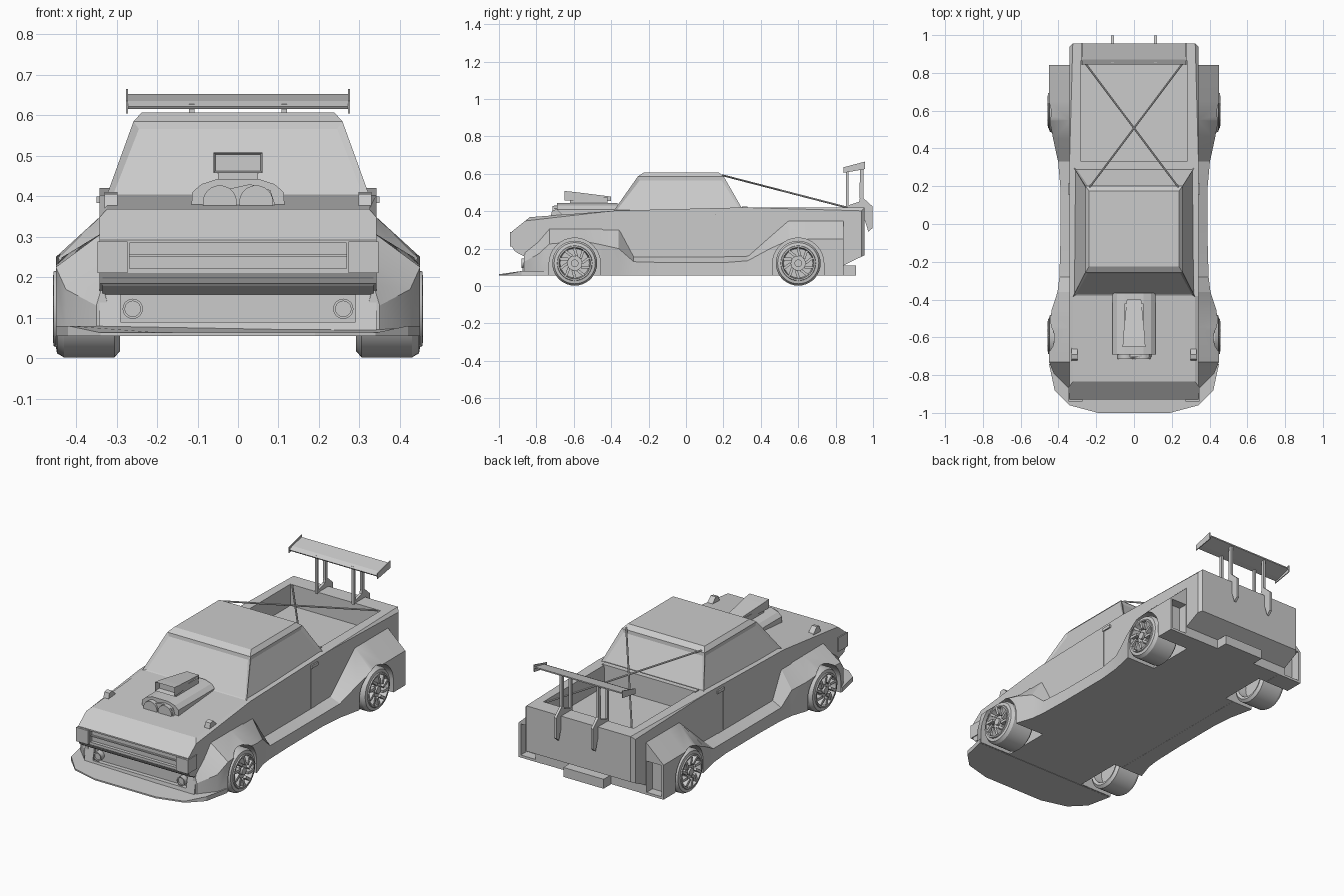
import bpy, bmesh
from math import sin, cos, pi, atan2
from mathutils import Vector, Matrix

if "Cube" in bpy.data.objects:
    bpy.data.objects.remove(bpy.data.objects["Cube"])


def make(name, bm, smooth=False):
    bmesh.ops.remove_doubles(bm, verts=bm.verts, dist=1e-5)
    bmesh.ops.recalc_face_normals(bm, faces=bm.faces)
    me = bpy.data.meshes.new(name)
    bm.to_mesh(me)
    bm.free()
    ob = bpy.data.objects.new(name, me)
    bpy.context.collection.objects.link(ob)
    if smooth:
        shade(ob)
    return ob


def shade(ob):
    bpy.ops.object.select_all(action='DESELECT')
    ob.select_set(True)
    bpy.context.view_layer.objects.active = ob
    bpy.ops.object.shade_smooth_by_angle(angle=0.5)


def loft(rings, caps=True):
    bm = bmesh.new()
    vs = [[bm.verts.new(p) for p in r] for r in rings]
    n = len(vs[0])
    for a, b in zip(vs, vs[1:]):
        for i in range(n):
            bm.faces.new((a[i], a[(i + 1) % n], b[(i + 1) % n], b[i]))
    if caps:
        bm.faces.new(vs[0])
        bm.faces.new(vs[-1])
    return bm


def prism(pts, a, b, axis):
    put = {'x': lambda p, q, t: (t, p, q), 'y': lambda p, q, t: (p, t, q),
           'z': lambda p, q, t: (p, q, t)}[axis]
    return loft([[put(p, q, t) for p, q in pts] for t in (a, b)])


def box(x0, x1, y0, y1, z0, z1):
    return prism([(x0, y0), (x1, y0), (x1, y1), (x0, y1)], z0, z1, 'z')


def disc(u, v, r, a, b, axis, n=24):
    return prism([(u + r * cos(2 * pi * i / n), v + r * sin(2 * pi * i / n)) for i in range(n)], a, b, axis)


def rod(name, a, b, r):
    a, b = Vector(a), Vector(b)
    bm = bmesh.new()
    m = Matrix.Translation((a + b) / 2) @ (b - a).to_track_quat('Z', 'Y').to_matrix().to_4x4()
    bmesh.ops.create_cone(bm, cap_ends=True, segments=8, radius1=r, radius2=r, depth=(b - a).length, matrix=m)
    return make(name, bm)


def cut(ob, bms):
    for bm in bms:
        c = make("cutter", bm)
        c.hide_render = True
        m = ob.modifiers.new("cut", 'BOOLEAN')
        m.operation, m.solver, m.object = 'DIFFERENCE', 'EXACT', c
        bpy.context.view_layer.objects.active = ob
        bpy.ops.object.modifier_apply(modifier=m.name)
        bpy.data.objects.remove(c)


def wells(s):
    return [disc(y, .12, .137, s * .25, s * .6, 'x', 32) for y in (-.595, .6)] + \
           [box(s * .25, s * .6, y - .137, y + .137, -.02, .12) for y in (-.595, .6)]


# main body: side profile with bevelled shoulders, bed and arches cut out
W = .342
profile = [(-.88, .057), (-.86, .165), (-.915, .185), (-.93, .21), (-.93, .292), (-.835, .368), (-.38, .403),
           (.3, .42), (.955, .42), (.955, .165), (.842, .11), (.842, .057)]
bm = prism(profile, -W, W, 'x')
edges = [e for e in bm.edges if abs(e.verts[0].co.x - e.verts[1].co.x) < .01
         and (min(v.co.z for v in e.verts) > .36 or min(v.co.y for v in e.verts) > .95)]
bmesh.ops.bevel(bm, geom=edges, offset=.018, segments=1, affect='EDGES')
body = make("body", bm)
cut(body, [box(-.28, .28, .325, .865, .3, .6),
           box(-.268, .268, -1, -.912, .222, .284),
           box(-.29, .29, -1, -.85, .09, .157)] + wells(1) + wells(-1) +
    [box(s * (W - .004), s * .5, .154, .159, .16, .40) for s in (-1, 1)])

# front splitter
half = [(.19, -1), (.34, -.96), (.42, -.88), (.45, -.74)]
bm = prism(half + [(-x, y) for x, y in reversed(half)], .055, .063, 'z')
for v in bm.verts:
    if v.co.z > .06 and v.co.y > -.9:
        v.co.z = .08
make("splitter", bm)

# cab: tapered shell with inset windows
levels = [(.40, .325, -.388, .308), (.585, .258, -.258, .202), (.607, .238, -.225, .175)]
bm = loft([[(-w, y0, z), (w, y0, z), (w, y1, z), (-w, y1, z)] for z, w, y0, y1 in levels])
bmesh.ops.recalc_face_normals(bm, faces=bm.faces)
sides = [f for f in bm.faces if abs(f.normal.z) < .9 and f.calc_center_median().z < .55]
bmesh.ops.inset_individual(bm, faces=sides, thickness=.022, depth=-.008)
make("cab", bm)

# hood-mounted blower, pulleys, carburettor and intake scoop
sil = [(.115, .375), (.113, .41), (.09, .43), (.05, .443)]
make("blower", prism(sil + [(-x, z) for x, z in reversed(sil)], -.69, -.365, 'y'))
make("blower_front_plate", prism([(-.095, .37), (.095, .37), (.08, .415), (.03, .43), (-.06, .41)], -.705, -.69, 'y'))
for s in (-1, 1):
    make("pulley", disc(s * .045, .385, .042, -.715, -.69, 'y'), True)
make("carburettor", box(-.05, .05, -.62, -.42, .43, .475))
rings = [[(-w, y, a), (w, y, a), (w, y, b), (-w, y, b)] for y, w, a, b in
         ((-.65, .06, .458, .508), (-.60, .058, .458, .503), (-.40, .038, .455, .478))]
bm = loft(rings)
bmesh.ops.recalc_face_normals(bm, faces=bm.faces)
bmesh.ops.inset_individual(bm, faces=[f for f in bm.faces if f.normal.y < -.9], thickness=.007, depth=-.03)
make("intake_scoop", bm)

# side flares: (y, outer x, crease z, top z)
stations = [(-.865, .35, .13, .18), (-.79, .425, .17, .24), (-.73, .45, .225, .31), (-.55, .45, .24, .31),
            (-.45, .435, .22, .31), (-.36, .405, .20, .31), (-.28, .395, .13, .16), (-.1, .39, .125, .16),
            (.2, .39, .125, .16), (.33, .402, .135, .162), (.45, .428, .20, .268), (.55, .447, .245, .355),
            (.65, .45, .25, .355), (.842, .45, .25, .355)]


def wheel(s, y):
    # tyre and rim lathe profile (x, radius)
    prof = [(.345, 0), (.345, .085), (.297, .09), (.292, .105), (.305, .12), (.43, .12), (.447, .11),
            (.45, .094), (.456, .092), (.456, .084), (.415, .078), (.415, 0)]
    n = 36
    bm = loft([[(s * x, y + r * cos(2 * pi * i / n), .122 + r * sin(2 * pi * i / n)) for i in range(n)]
               for x, r in prof], caps=False)
    make("wheel", bm, True)
    make("wheel_hub", disc(y, .122, .04, s * .41, s * .442, 'x'), True)
    make("wheel_cap", disc(y, .122, .02, s * .43, s * .455, 'x'), True)
    bm = bmesh.new()
    for i in range(10):
        m = Matrix.Translation((s * .436, y, .122)) @ Matrix.Rotation(2 * pi * i / 10, 4, 'X') \
            @ Matrix.Translation((0, .004, .06)) @ Matrix.Rotation(.3, 4, 'X') @ Matrix.Diagonal((.042, .014, .046, 1))
        bmesh.ops.create_cube(bm, size=1, matrix=m)
    make("wheel_spokes", bm)


for s in (-1, 1):
    flare = make("side_flare", loft([[(s * .335, y, zt), (s * xo, y, zm), (s * xo, y, .056), (s * .3, y, .056)]
                                     for y, xo, zm, zt in stations]))
    cut(flare, wells(s) + [box(s * .345, s * .437, .79, .9, .07, .245)])
    shade(flare)
    for y in (-.595, .6):
        wheel(s, y)

    # headlights, fog lights, mirrors and door handles
    make("headlight", box(s * .273, s * .347, -.941, -.858, .21, .288))
    ring = make("fog_light", disc(s * .26, .122, .025, -.88, -.85, 'y'), True)
    cut(ring, [disc(s * .26, .122, .019, -.9, -.872, 'y')])
    make("fender_mirror", prism([(-.725, .37), (-.715, .405), (-.69, .41), (-.655, .375)], s * .298, s * .33, 'x'))
    make("door_handle", box(s * .335, s * .35, .155, .215, .383, .4))

    # wing supports: front post, rear post with foot wrapping over the tailgate
    x0, x1 = s * .107, s * .121
    make("wing_front_post", prism([(.855, .415), (.868, .415), (.868, .628), (.855, .628)], x0, x1, 'x'))
    make("wing_rear_post", prism([(.93, .645), (.948, .645), (.948, .47), (.998, .425), (.998, .31), (.975, .29),
                                  (.953, .36), (.953, .43), (.928, .47)], x0, x1, 'x'))
    make("wing_brace", prism([(.855, .415), (.953, .415), (.953, .432), (.935, .49), (.925, .45), (.868, .432)],
                             x0, x1, 'x'))
    make("wing_end_plate", prism([(.843, .605), (.957, .625), (.957, .665), (.843, .635)], s * .272, s * .277, 'x'))
    rod("bed_brace", (s * .235, .195, .592), (-s * .265, .86, .42), .005)

# wing blade
make("wing", prism([(.845, .622), (.87, .635), (.955, .652), (.955, .645), (.88, .622), (.85, .615)], -.274, .274, 'x'))

# grille, front lip and rear tow step
make("grille_bar", box(-.268, .268, -.922, -.905, .25, .256))
make("bumper_lip", prism([(-.86, .157), (-.905, .178), (-.925, .2), (-.86, .2)], -.335, .335, 'x'))
make("tow_step", box(-.125, .125, .83, .91, .057, .11))
make("bed_front_rail", box(-.29, .29, .3, .33, .41, .425))
